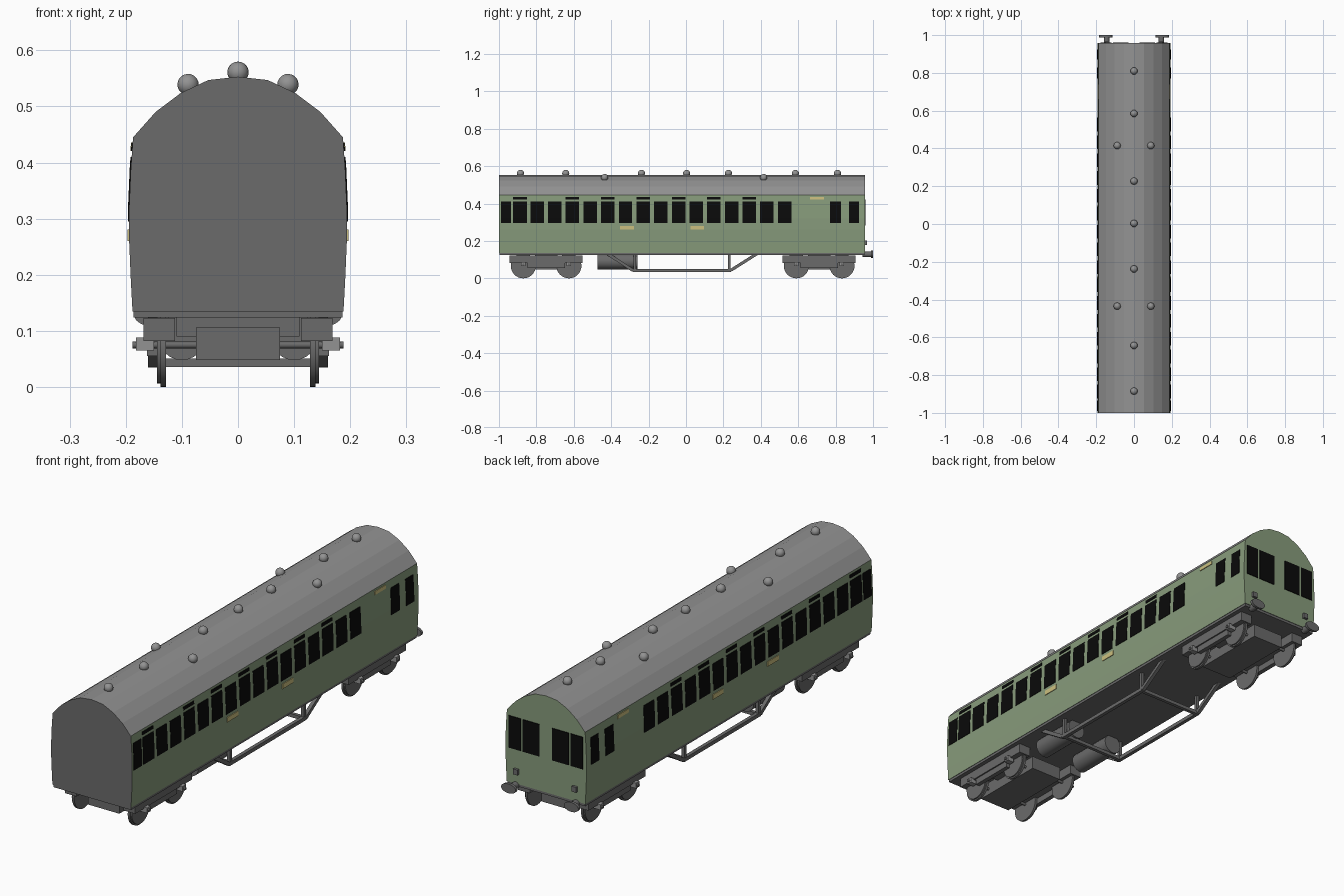
import bpy, bmesh, math
from mathutils import Matrix, Vector

if "Cube" in bpy.data.objects:
    bpy.data.objects.remove(bpy.data.objects["Cube"])


def material(name, r, g, b):
    m = bpy.data.materials.new(name)
    m.diffuse_color = (r, g, b, 1)
    m.use_nodes = True
    m.node_tree.nodes["Principled BSDF"].inputs["Base Color"].default_value = m.diffuse_color
    return m


GREEN = material("sage green", 0.245, 0.33, 0.20)
ROOF = material("roof grey", 0.29, 0.29, 0.29)
DARK = material("underframe grey", 0.145, 0.145, 0.145)
BLACK = material("window black", 0.003, 0.003, 0.003)
YELLOW = material("pale yellow", 0.60, 0.52, 0.21)


def finish(name, bm, *mats, smooth=False):
    bmesh.ops.recalc_face_normals(bm, faces=bm.faces)
    me = bpy.data.meshes.new(name)
    bm.to_mesh(me)
    bm.free()
    ob = bpy.data.objects.new(name, me)
    bpy.context.collection.objects.link(ob)
    for m in mats:
        me.materials.append(m)
    if smooth:
        bpy.context.view_layer.objects.active = ob
        ob.select_set(True)
        bpy.ops.object.shade_smooth_by_angle(angle=math.radians(40))
        ob.select_set(False)
    return ob


def prism(bm, pts, y0, y1):
    """Extrude an (x, z) outline from y0 to y1."""
    a = [bm.verts.new((x, y0, z)) for x, z in pts]
    b = [bm.verts.new((x, y1, z)) for x, z in pts]
    n = len(pts)
    bm.faces.new(a)
    bm.faces.new(b[::-1])
    for i in range(n):
        j = (i + 1) % n
        bm.faces.new((a[i], b[i], b[j], a[j]))


def box(bm, x0, x1, y0, y1, z0, z1):
    prism(bm, [(x0, z0), (x1, z0), (x1, z1), (x0, z1)], y0, y1)


def cyl(bm, c, r, length, axis, n=24, squash=1):
    rot = Matrix.Rotation(math.pi / 2, 4, 'Y' if axis == 'X' else 'X')
    m = Matrix.Translation(c) @ Matrix.Diagonal((1, 1, squash, 1)) @ rot
    bmesh.ops.create_cone(bm, cap_ends=True, segments=n, radius1=r, radius2=r,
                          depth=length, matrix=m)


def bar(bm, p, q, t):
    """Square bar between two points."""
    p, q = Vector(p), Vector(q)
    d = q - p
    m = (Matrix.Translation((p + q) / 2) @ d.to_track_quat('Z', 'Y').to_matrix().to_4x4()
         @ Matrix.Diagonal((t, t, d.length, 1)))
    bmesh.ops.create_cube(bm, size=1, matrix=m)


# Coach shell: bowed sides and arched roof in one section
SIDE = [(.188, .135), (.191, .19), (.194, .26), (.194, .32), (.191, .39), (.187, .445)]
ARCH = [(.147, .490), (.102, .524), (.053, .547)]
half = SIDE + ARCH
bm = bmesh.new()
prism(bm, half + [(0, .553)] + [(-x, z) for x, z in half[::-1]], -1, .957)
bm.normal_update()
bmesh.ops.recalc_face_normals(bm, faces=bm.faces)
for f in bm.faces:
    c = f.calc_center_median()
    if f.normal.y < -.9 or f.normal.z < -.9:
        f.material_index = 2      # plain front end and floor
    elif abs(f.normal.y) < .1 and c.z > .445:
        f.material_index = 1      # roof
finish("coach_body", bm, GREEN, ROOF, DARK)


def wall(z):
    for (xa, za), (xb, zb) in zip(SIDE, SIDE[1:]):
        if z <= zb:
            return xa + (xb - xa) * (z - za) / (zb - za)
    return SIDE[-1][0]


def side_plates(bm, spans, z0, z1, t):
    """Thin plates following the bowed wall, on both sides."""
    zs = [z0] + [z for _, z in SIDE if z0 < z < z1] + [z1]
    pts = [(wall(z) + t, z) for z in zs] + [(wall(z) - .002, z) for z in zs[::-1]]
    for y0, y1 in spans:
        for s in (1, -1):
            prism(bm, [(s * x, z) for x, z in pts], y0, y1)


# Side windows and the ventilator slots above some of them
pitch = [-.832 + .0945 * k for k in range(15)]
spans = [(-.99, -.935), (-.925, -.85)] + [(y, y + .072) for y in pitch]
spans += [(.77, .828), (.872, .925)]
bm = bmesh.new()
side_plates(bm, spans, .295, .41, .002)
finish("side_windows", bm, BLACK)

bm = bmesh.new()
side_plates(bm, [(-.925, -.85)] + [(y, y + .072) for y in pitch[2:13:2]], .421, .435, .002)
finish("window_vents", bm, BLACK)

# Yellow panels
bm = bmesh.new()
side_plates(bm, [(-.353, -.278), (.025, .097)], .26, .281, .003)
side_plates(bm, [(.663, .738)], .421, .436, .003)
finish("yellow_panels", bm, YELLOW)

# Rear end windows
bm = bmesh.new()
for s in (1, -1):
    for a, b in ((.03, .11), (.119, .178)):
        x0, x1 = sorted((s * a, s * b))
        box(bm, x0, x1, .955, .960, .283, .422)
finish("rear_windows", bm, BLACK)

# Roof domes
bm = bmesh.new()
spots = [(0, y, .561) for y in (.81, .585, .227, .003, -.238, -.643, -.885)]
spots += [(s * .089, y, .539) for s in (1, -1) for y in (.415, -.435)]
for p in spots:
    bmesh.ops.create_uvsphere(bm, u_segments=16, v_segments=10, radius=.019,
                              matrix=Matrix.Translation(p))
finish("roof_domes", bm, ROOF, smooth=True)

# Floor frame
bm = bmesh.new()
box(bm, -.186, .186, -.997, .955, .124, .137)
finish("floor_frame", bm, DARK)

# Buffers and lamp brackets at the rear
bm = bmesh.new()
for s in (1, -1):
    cyl(bm, (s * .15, .994, .128), .035, .012, 'Y', squash=.58)
    cyl(bm, (s * .145, .97, .128), .015, .05, 'Y', 16)
finish("buffers", bm, DARK, smooth=True)
bm = bmesh.new()
for s in (1, -1):
    box(bm, s * .14 - .011, s * .14 + .011, .955, .968, .178, .201)
finish("lamp_brackets", bm, DARK)

# Bogies
for name, yc in (("front", -.748), ("rear", .712)):
    bm = bmesh.new()
    box(bm, -.075, .075, yc - .17, yc + .17, .048, .106)
    box(bm, -.11, .11, yc - .06, yc + .06, .09, .126)
    for s in (1, -1):
        x0, x1 = sorted((s * .112, s * .168))
        box(bm, x0, x1, yc - .195, yc + .195, .082, .123)
        x0, x1 = sorted((s * .142, s * .162))
        box(bm, x0, x1, yc - .1, yc + .1, .055, .083)
    finish(name + "_bogie_frame", bm, DARK)

    wheels, boxes = bmesh.new(), bmesh.new()
    for y in (yc - .122, yc + .122):
        cyl(wheels, (0, y, .075), .006, .376, 'X', 12)
        for s in (1, -1):
            cyl(wheels, (s * .133, y, .067), .067, .010, 'X', 32)
            cyl(wheels, (s * .139, y, .067), .061, .010, 'X', 32)
            box(boxes, s * .166 - .016, s * .166 + .016, y - .012, y + .012, .065, .088)
    finish(name + "_wheels", wheels, DARK, smooth=True)
    finish(name + "_axle_boxes", boxes, ROOF)

# Brake cylinders below the floor
bm = bmesh.new()
for s in (1, -1):
    cyl(bm, (s * .1, -.367, .09), .042, .215, 'Y')
finish("brake_cylinders", bm, DARK, smooth=True)

# Truss rods with cross bars
bm = bmesh.new()
for s in (1, -1):
    x = s * .152
    path = [(x, -.42, .132), (x, -.285, .043), (x, .24, .043), (x, .38, .132)]
    for p, q in zip(path, path[1:]):
        bar(bm, p, q, .016)
    for y in (-.275, .232):
        bar(bm, (x, y, .04), (x, y, .13), .014)
for y in (-.275, .232):
    bar(bm, (-.152, y, .043), (.152, y, .043), .015)
finish("truss_frame", bm, DARK)
